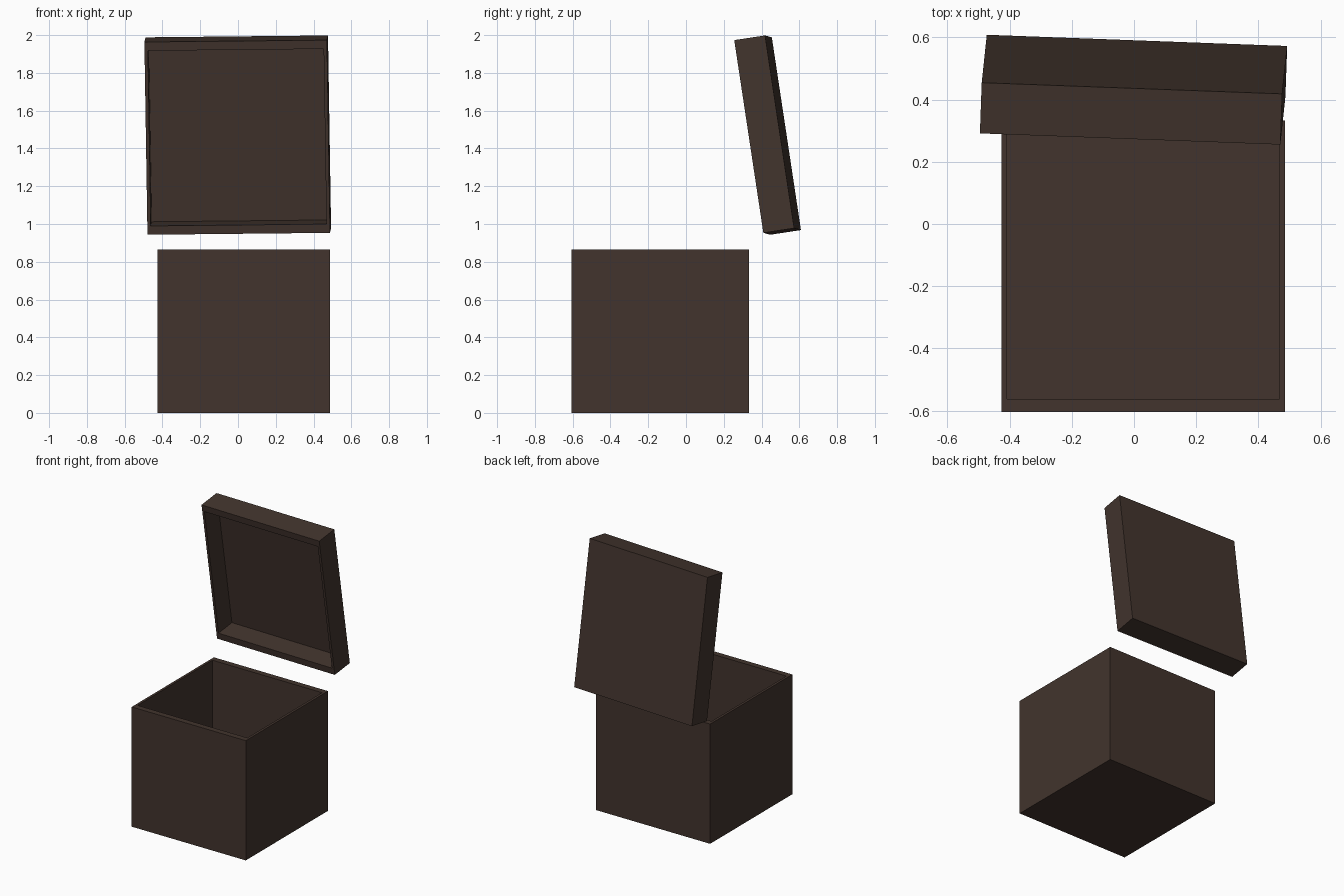
import bpy, bmesh
from mathutils import Matrix, Vector

if "Cube" in bpy.data.objects:
    bpy.data.objects.remove(bpy.data.objects["Cube"])

brown = bpy.data.materials.new("dark brown")
brown.diffuse_color = (0.054, 0.034, 0.026, 1)
brown.use_nodes = True
brown.node_tree.nodes["Principled BSDF"].inputs["Base Color"].default_value = brown.diffuse_color


def tray(name, size, wall_x, wall_y, floor, matrix):
    """Open-topped box: inset the top face by hand, then push it down."""
    w, d, h = size
    bm = bmesh.new()

    def ring(x, y, z):
        return [bm.verts.new((sx * x, sy * y, z))
                for sx, sy in ((-1, -1), (1, -1), (1, 1), (-1, 1))]

    x, y = w / 2, d / 2
    rings = [ring(x, y, 0), ring(x, y, h),
             ring(x - wall_x, y - wall_y, h), ring(x - wall_x, y - wall_y, floor)]
    bm.faces.new(rings[0][::-1])
    bm.faces.new(rings[-1])
    for a, b in zip(rings, rings[1:]):
        for i in range(4):
            j = (i + 1) % 4
            bm.faces.new((a[i], a[j], b[j], b[i]))
    bmesh.ops.recalc_face_normals(bm, faces=bm.faces)
    mesh = bpy.data.meshes.new(name)
    bm.to_mesh(mesh)
    bm.free()
    mesh.materials.append(brown)
    obj = bpy.data.objects.new(name, mesh)
    obj.matrix_world = matrix
    bpy.context.collection.objects.link(obj)
    return obj


# Open box body
tray("box_body", (0.912, 0.938, 0.865), 0.018, 0.042, 0.018,
     Matrix.Translation((0.03, -0.136, 0)))

# Lid floating behind, standing upright with its hollow side to the front
right = Vector((0.966, -0.036, 0.010)).normalized()
up = Vector((-0.016, -0.154, 1.02))
up = (up - right * up.dot(right)).normalized()
out = right.cross(up)                       # hollow side faces forward
rot = Matrix((right, up, out)).transposed().to_4x4()
# centre of the lid's closed back face
centre = (Vector((-0.490, 0.453, 1.989)) + Vector((0.493, 0.574, 0.977))) / 2
tray("lid", (0.967, 1.032, 0.165), 0.018, 0.047, 0.018,
     Matrix.Translation(centre) @ rot)
